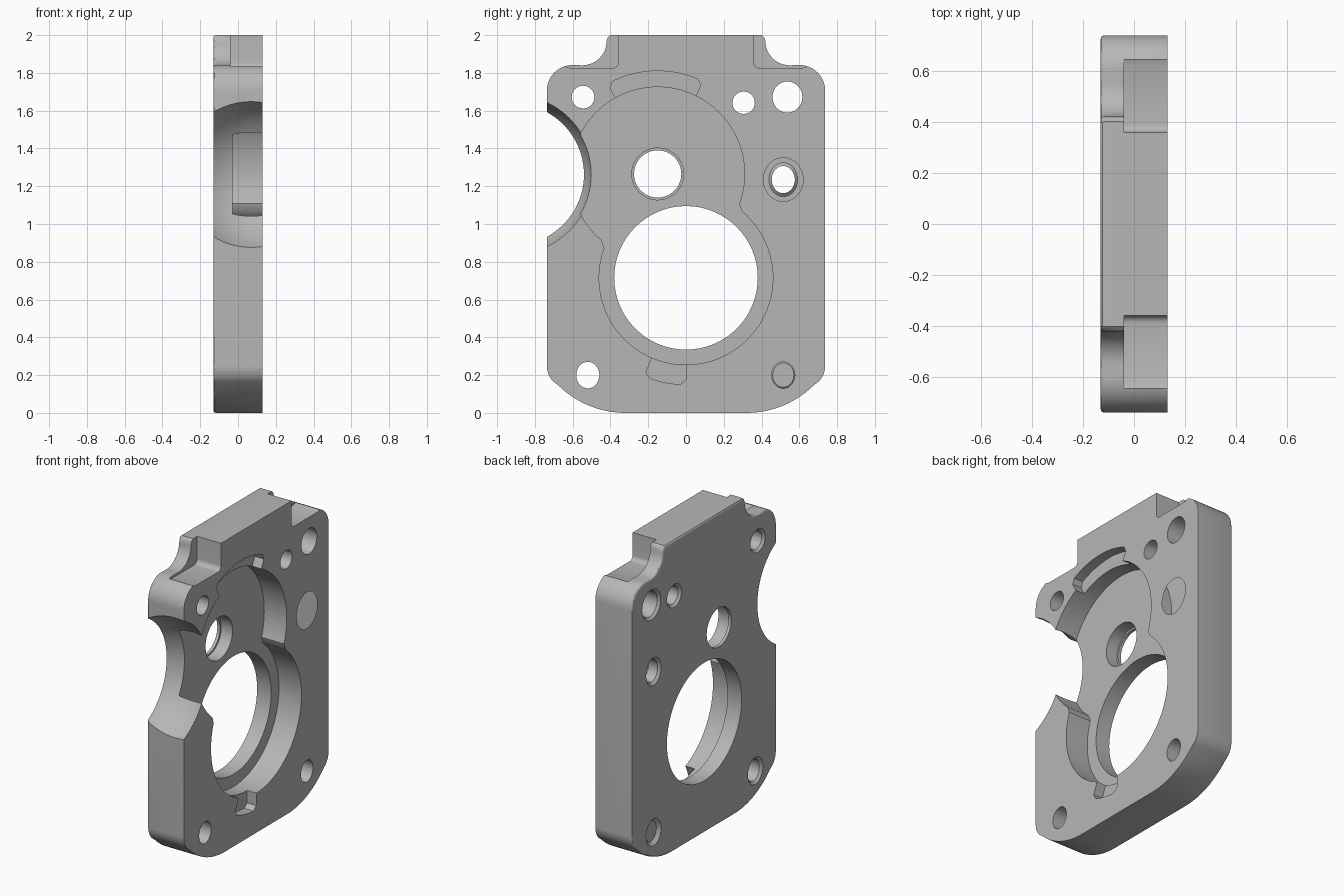
import bpy, bmesh, math
from mathutils import Matrix

if "Cube" in bpy.data.objects:
    bpy.data.objects.remove(bpy.data.objects["Cube"])

BACK, FRONT, FLOOR, LEDGE = -0.13, 0.13, -0.03, -0.04

metal = bpy.data.materials.new("plain grey metal")
metal.use_nodes = True
metal.diffuse_color = (0.47, 0.47, 0.47, 1)
metal.node_tree.nodes["Principled BSDF"].inputs["Base Color"].default_value = metal.diffuse_color


def arc(cy, cz, r, a0, a1, n=12):
    angles = [math.radians(a0 + (a1 - a0) * i / n) for i in range(n + 1)]
    return [(cy + r * math.cos(a), cz + r * math.sin(a)) for a in angles]


def finish(name, bm):
    bmesh.ops.recalc_face_normals(bm, faces=bm.faces[:])
    mesh = bpy.data.meshes.new(name)
    bm.to_mesh(mesh)
    bm.free()
    mesh.materials.append(metal)
    ob = bpy.data.objects.new(name, mesh)
    bpy.context.scene.collection.objects.link(ob)
    return ob


def prism(name, points, x0, x1, bevel=0):
    """Extrude a (y, z) outline along x, optionally rounding the rim at x0."""
    bm = bmesh.new()
    base = bm.faces.new([bm.verts.new((x0, y, z)) for y, z in points])
    rim = bmesh.ops.extrude_face_region(bm, geom=[base])["geom"]
    for v in rim:
        if isinstance(v, bmesh.types.BMVert):
            v.co.x = x1
    if not any(len(e.link_faces) == 2 for e in bm.edges) or base.is_valid is False:
        bm.faces.new([v for v in bm.verts if v.co.x == x0])
    bmesh.ops.recalc_face_normals(bm, faces=bm.faces[:])
    if bevel:
        edges = [e for e in bm.edges if all(abs(v.co.x - x0) < 1e-5 for v in e.verts)]
        bmesh.ops.bevel(bm, geom=edges, offset=bevel, segments=3, profile=0.5, affect='EDGES')
    return finish(name, bm)


def bore(y, z, r0, r1, x0, x1, stretch=1.0):
    """Round or conical cutter along x, r0 at x0 and r1 at x1."""
    bm = bmesh.new()
    place = (Matrix.Translation(((x0 + x1) / 2, y, z)) @ Matrix.Diagonal((1, 1, stretch, 1))
             @ Matrix.Rotation(math.pi / 2, 4, 'Y'))
    bmesh.ops.create_cone(bm, cap_ends=True, segments=64, radius1=r0, radius2=r1,
                          depth=x1 - x0, matrix=place)
    return finish("bore_cutter", bm)


# plate outline: half of it, then mirrored
half = (arc(0.32, 0.508, 0.508, -90, -46) + arc(0.617, 0.25, 0.12, -42, 0)
        + arc(0.6, 1.705, 0.137, 0, 90) + arc(0.55, 1.97, 0.13, -90, -180)
        + [(0.414, 1.988), (0.4, 2.0)])
plate = prism("housing_plate", half + [(-y, z) for y, z in reversed(half)], BACK, FRONT, 0.013)
cutters = []

# stepped ledges beside the top tab
ledge = arc(0.388, 1.856, 0.03, 180, 270, 6) + [(0.62, 1.827), (0.67, 1.845), (0.8, 1.9), (0.8, 2.1), (0.358, 2.1)]
for side in (1, -1):
    cutters.append(prism("ledge_cutter", [(side * y, z) for y, z in ledge], LEDGE, 0.3))

# two-lobed pocket with shallow keyed slots
upper, lower, R = (-0.15, 1.265), (0, 0.715), 0.46
lobes = arc(*upper, R, -20, 230, 64) + arc(*lower, R, 160, 410, 64)
cutters.append(prism("pocket_cutter", lobes, FLOOR, 0.3))
for centre, outer, a0, a1 in ((upper, 0.545, 64, 119), (lower, 0.565, 247, 270)):
    slot = (arc(*centre, R - 0.06, a0, a1, 20) + arc(*centre, outer - 0.025, a1, a1, 1)[:1]
            + arc(*centre, outer, a1 - 3, a0 + 3, 20) + arc(*centre, outer - 0.025, a0, a0, 1)[:1])
    cutters.append(prism("slot_cutter", slot, 0.065, 0.3))

# large shaft opening, small shaft opening with a thin lip
cutters += [bore(*lower, 0.38, 0.38, -0.3, 0.3),
            bore(*upper, 0.125, 0.125, -0.3, 0.3),
            bore(*upper, 0.137, 0.137, -0.11, 0.3)]

# bolt holes with a countersink on the back
for y, z, r, stretch in ((-0.545, 1.672, 0.06, 1), (0.305, 1.642, 0.059, 1), (0.537, 1.672, 0.079, 1.04),
                         (0.515, 1.235, 0.061, 1.18), (-0.52, 0.2, 0.061, 1.15), (0.515, 0.2, 0.061, 1.15)):
    cutters.append(bore(y, z, r, r, -0.3, 0.3, stretch))
    cutters.append(bore(y, z, r + 0.035, r - 0.005, BACK - 0.02, BACK + 0.02, stretch))
cutters.append(bore(0.515, 1.235, 0.105, 0.105, -0.05, 0.3, 1.1))

# rounded bite in the front edge
bm = bmesh.new()
bmesh.ops.create_uvsphere(bm, u_segments=96, v_segments=48, radius=0.425,
                          matrix=Matrix.Translation((0.07, -0.915, 1.262)))
cutters.append(finish("bite_cutter", bm))

# carve everything
bpy.context.view_layer.objects.active = plate
for cutter in cutters:
    cutter.hide_render = True
    mod = plate.modifiers.new("cut", 'BOOLEAN')
    mod.operation, mod.solver, mod.object = 'DIFFERENCE', 'EXACT', cutter
    bpy.ops.object.modifier_apply(modifier=mod.name)
    bpy.data.objects.remove(cutter)

bpy.ops.object.select_all(action='DESELECT')
plate.select_set(True)
bpy.ops.object.shade_smooth_by_angle(angle=math.radians(30))
